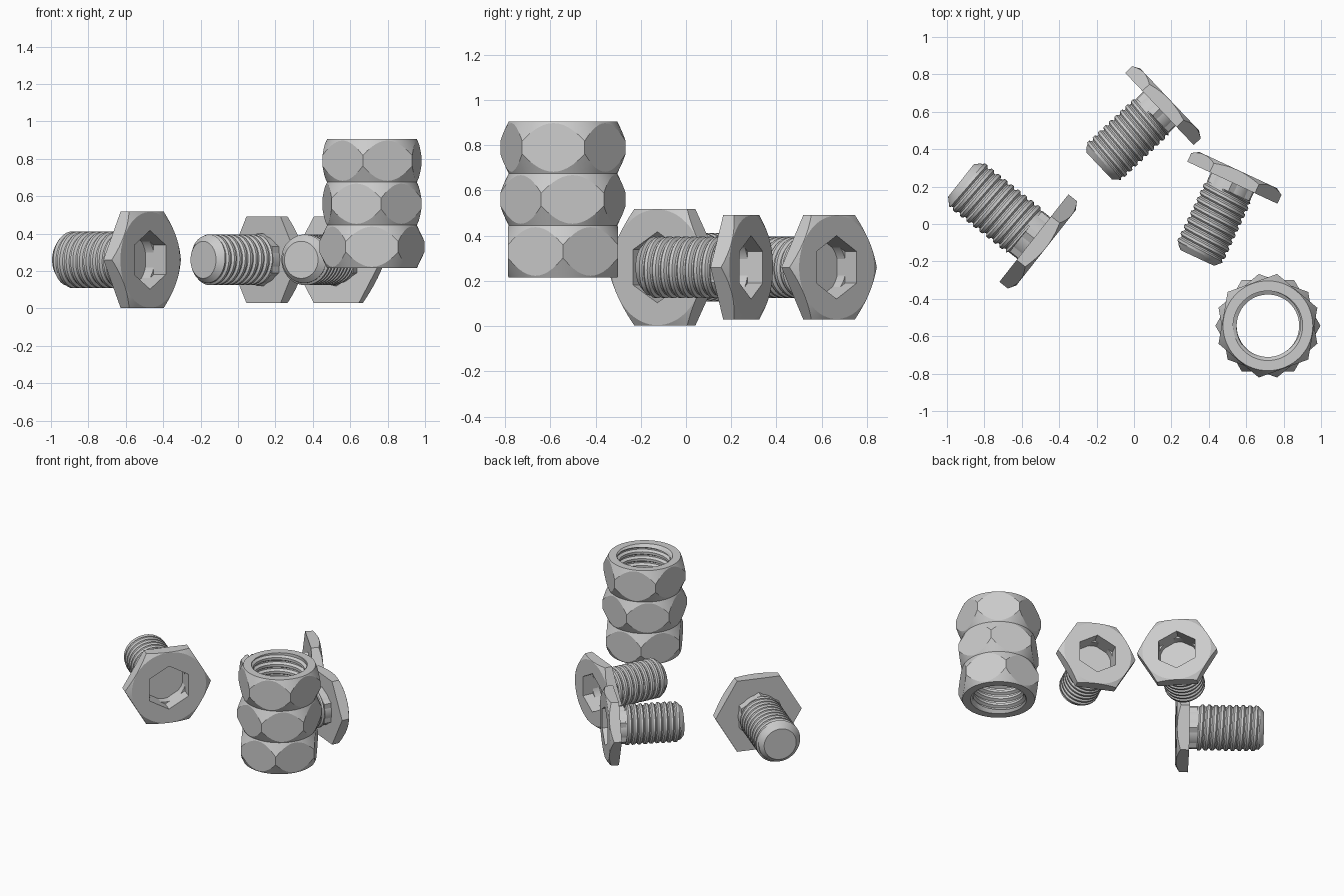
import bpy, bmesh
from math import sin, cos, pi, radians, tau
from mathutils import Matrix, Vector

if "Cube" in bpy.data.objects:
    bpy.data.objects.remove(bpy.data.objects["Cube"])

N = 72                                   # columns around every part
ANG = [tau * i / N for i in range(N)]


def hexr(a, apothem, offset=0.0):
    """Radius of a hexagon with a corner at the offset angle."""
    t = (a - offset) % (pi / 3) - pi / 6
    return apothem / cos(t)


def ring(bm, radius, height):
    out = []
    for a in ANG:
        r = radius(a) if callable(radius) else radius
        z = height(a) if callable(height) else height
        out.append(bm.verts.new((r * cos(a), r * sin(a), z)))
    return out


def bridge(bm, rows, shift=0):
    """Quads between rows; shift joins the seam one turn further (helix)."""
    last = len(rows) - 1
    for j in range(last):
        for i in range(N):
            k = (i + 1) % N
            s = shift if k == 0 else 0
            c = rows[min(j + 1 + s, last)][k]
            d = rows[min(j + s, last)][k]
            if c is d:
                if rows[j][i] is not rows[j + 1][i]:
                    bm.faces.new((rows[j][i], rows[j + 1][i], c))
            else:
                bm.faces.new((rows[j][i], rows[j + 1][i], c, d))


def thread(bm, z0, z1, pitch, root, crest, limit):
    """Helical thread from z0 to z1; limit trims the radius near the ends."""
    step = 1 if z1 > z0 else -1
    lo, hi = min(z0, z1), max(z0, z1)
    turns = int((hi - lo) / pitch) + 3
    rows = []
    for k in range(-1, turns):
        for f, r in ((0, root), (0.2, root), (0.42, crest), (0.78, crest)):
            row = []
            for a in ANG:
                z = z0 + step * pitch * (k + f + a / tau)
                rr = r
                if z <= lo or z >= hi:
                    z, rr = min(max(z, lo), hi), root
                rr = limit(rr, z)
                row.append(bm.verts.new((rr * cos(a), rr * sin(a), z)))
            rows.append(row)
    bridge(bm, rows, 4)
    return rows


def finish(bm, name, matrix):
    bmesh.ops.remove_doubles(bm, verts=bm.verts, dist=1e-5)
    bmesh.ops.recalc_face_normals(bm, faces=bm.faces)
    me = bpy.data.meshes.new(name)
    bm.to_mesh(me)
    bm.free()
    for p in me.polygons:
        p.use_smooth = True
    me.set_sharp_from_angle(angle=radians(15))
    ob = bpy.data.objects.new(name, me)
    ob.matrix_world = matrix
    bpy.context.collection.objects.link(ob)


def bolt(name, x, y, heading, scale):
    """Lying bolt: head face centre at x, y; head points along heading."""
    bm = bmesh.new()
    ap, face, back, depth, end = 0.258, 0.256, -0.083, -0.14, -0.58

    def head(a):
        return hexr(a, ap)

    def socket(a):
        return hexr(a, 0.136, pi / 6)

    # Hex socket, chamfered hex head, then the plain neck
    rows = [ring(bm, socket, depth), ring(bm, socket, 0), ring(bm, face, 0),
            ring(bm, head, lambda a: -(head(a) - face) * 0.6),
            ring(bm, head, back), ring(bm, 0.142, back),
            ring(bm, 0.142, depth)]
    bm.faces.new(rows[0])
    # Threaded shank with a coned tip
    t = thread(bm, depth, end, 0.045, 0.139, 0.152,
               lambda r, z: min(r, 0.111 + (z - end)))
    bridge(bm, rows + [t[0]])
    bm.faces.new(t[-1])
    a = radians(heading)
    rot = Matrix(((-sin(a), 0, cos(a)), (cos(a), 0, sin(a)), (0, 1, 0)))
    m = Matrix.Translation((x, y, 0.26)) @ rot.to_4x4() @ Matrix.Scale(scale, 4)
    finish(bm, name, m)


def nut(name, z, turn):
    bm = bmesh.new()
    h, ap, face, slope = 0.23, 0.2435, 0.24, 2.1

    def side(a):
        return hexr(a, ap)

    def drop(a):
        return (side(a) - face) * slope

    # Hex body chamfered on both ends
    rows = [ring(bm, face, h), ring(bm, side, lambda a: h - drop(a)),
            ring(bm, side, drop), ring(bm, face, 0)]
    # Threaded, countersunk hole
    t = thread(bm, 0, h, 0.05, 0.186, 0.167,
               lambda r, z: max(r, 0.186 - min(z, h - z)))
    bridge(bm, rows + [t[0]])
    bridge(bm, [t[-1], rows[0]])
    finish(bm, name, Matrix.Translation((0.716, -0.544, z))
           @ Matrix.Rotation(radians(turn), 4, 'Z'))


bolt("large_bolt", -0.47, -0.127, -38.3, 1.0)
bolt("rear_bolt", 0.19, 0.666, 43.5, 0.893)
bolt("right_bolt", 0.557, 0.288, 65.0, 0.893)
for i, (label, turn) in enumerate((("lower", 0), ("middle", 40), ("upper", 20))):
    nut(label + "_nut", 0.215 + 0.23 * i, turn)
